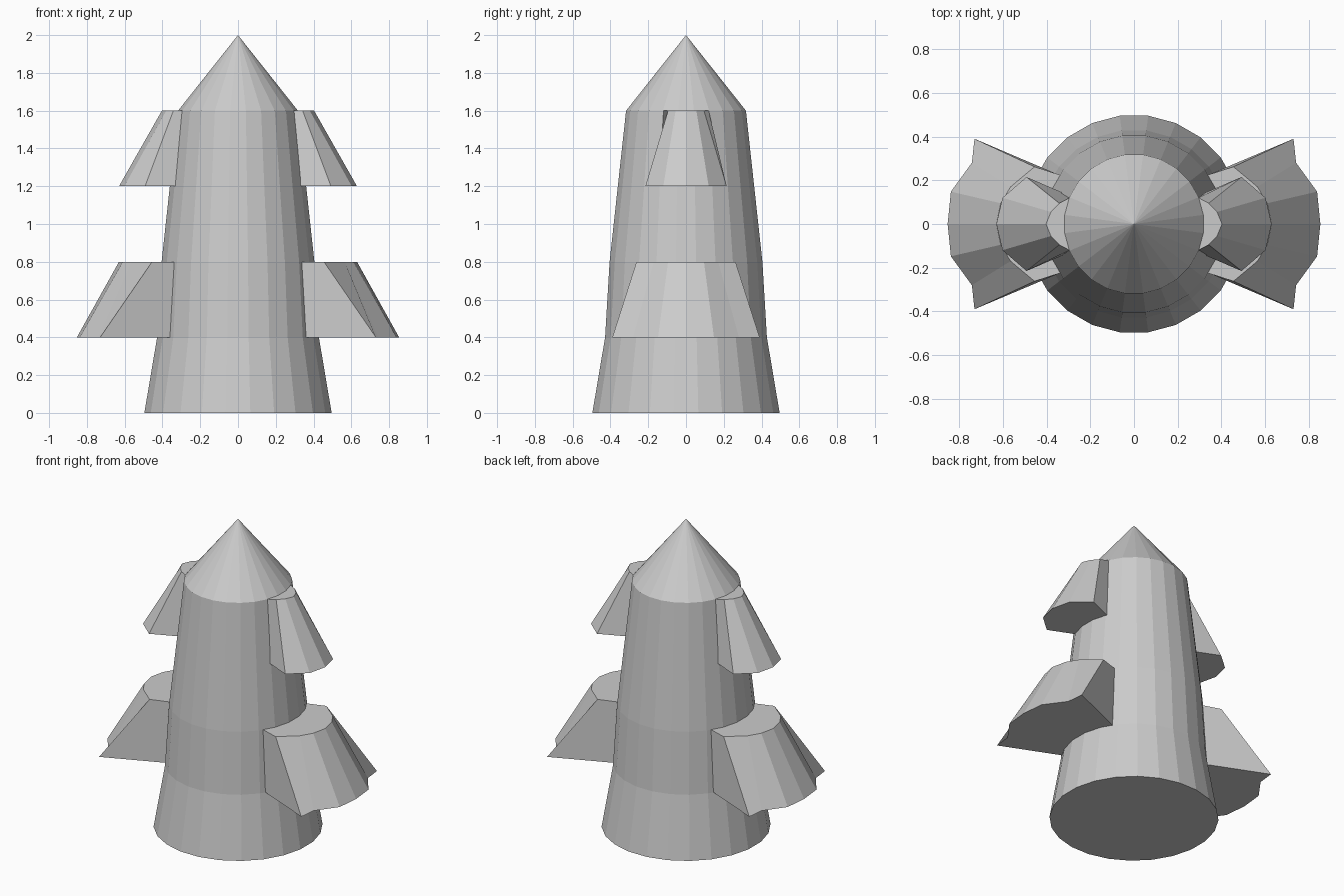
import bpy, math

if "Cube" in bpy.data.objects:
    bpy.data.objects.remove(bpy.data.objects["Cube"])


def mesh_object(name, verts, faces):
    mesh = bpy.data.meshes.new(name)
    mesh.from_pydata(verts, [], faces)
    mesh.update()
    obj = bpy.data.objects.new(name, mesh)
    bpy.context.collection.objects.link(obj)
    return obj


def lathe(name, profile, sides):
    """Stack of rings (radius, z) closed by a flat base and a pointed tip."""
    verts, faces = [], [tuple(range(sides))[::-1]]
    for r, z in profile[:-1]:
        for i in range(sides):
            a = 2 * math.pi * (i + 0.5) / sides
            verts.append((r * math.cos(a), r * math.sin(a), z))
    tip, last = len(verts), len(profile) - 2
    verts.append((0, 0, profile[-1][1]))
    for i in range(sides):
        j = (i + 1) % sides
        for k in range(last):
            a, b = k * sides, (k + 1) * sides
            faces.append((a + i, a + j, b + j, b + i))
        faces.append((last * sides + i, last * sides + j, tip))
    return mesh_object(name, verts, faces)


def fin(name, bottom, top, z0, z1, side):
    """Flared fin from half outlines (x, y), mirrored over y; side is +1 or -1."""
    def full(half):
        return [(x, -y) for x, y in half] + [(x, y) for x, y in half[-2::-1]]
    low, high = full(bottom), full(top)
    n = len(low)
    verts = [(side * x, side * y, z0) for x, y in low]
    verts += [(side * x, side * y, z1) for x, y in high]
    faces = [tuple(range(n))[::-1], tuple(range(n, 2 * n))]
    faces += [(i, (i + 1) % n, n + (i + 1) % n, n + i) for i in range(n)]
    return mesh_object(name, verts, faces)


# tapered body with conical nose
lathe("body", [(0.5, 0), (0.432, 0.4), (0.408, 0.8), (0.364, 1.2),
               (0.32, 1.6), (0, 2)], 24)

# fins: each half outline runs from inside the body to the outer centre
lower_bottom = [(0.28, 0.20), (0.36, 0.232), (0.73, 0.39), (0.742, 0.28),
                (0.838, 0.148), (0.853, 0)]
lower_top = [(0.28, 0.20), (0.34, 0.225), (0.455, 0.262), (0.565, 0.17),
             (0.61, 0.095), (0.63, 0)]
upper_bottom = [(0.24, 0.11), (0.33, 0.145), (0.492, 0.215), (0.602, 0.12),
                (0.63, 0)]
upper_top = [(0.24, 0.12), (0.295, 0.12), (0.342, 0.095), (0.38, 0.055),
             (0.403, 0)]
for label, s in (("right", 1), ("left", -1)):
    fin("lower_fin_" + label, lower_bottom, lower_top, 0.4, 0.8, s)
    fin("upper_fin_" + label, upper_bottom, upper_top, 1.2, 1.6, s)
